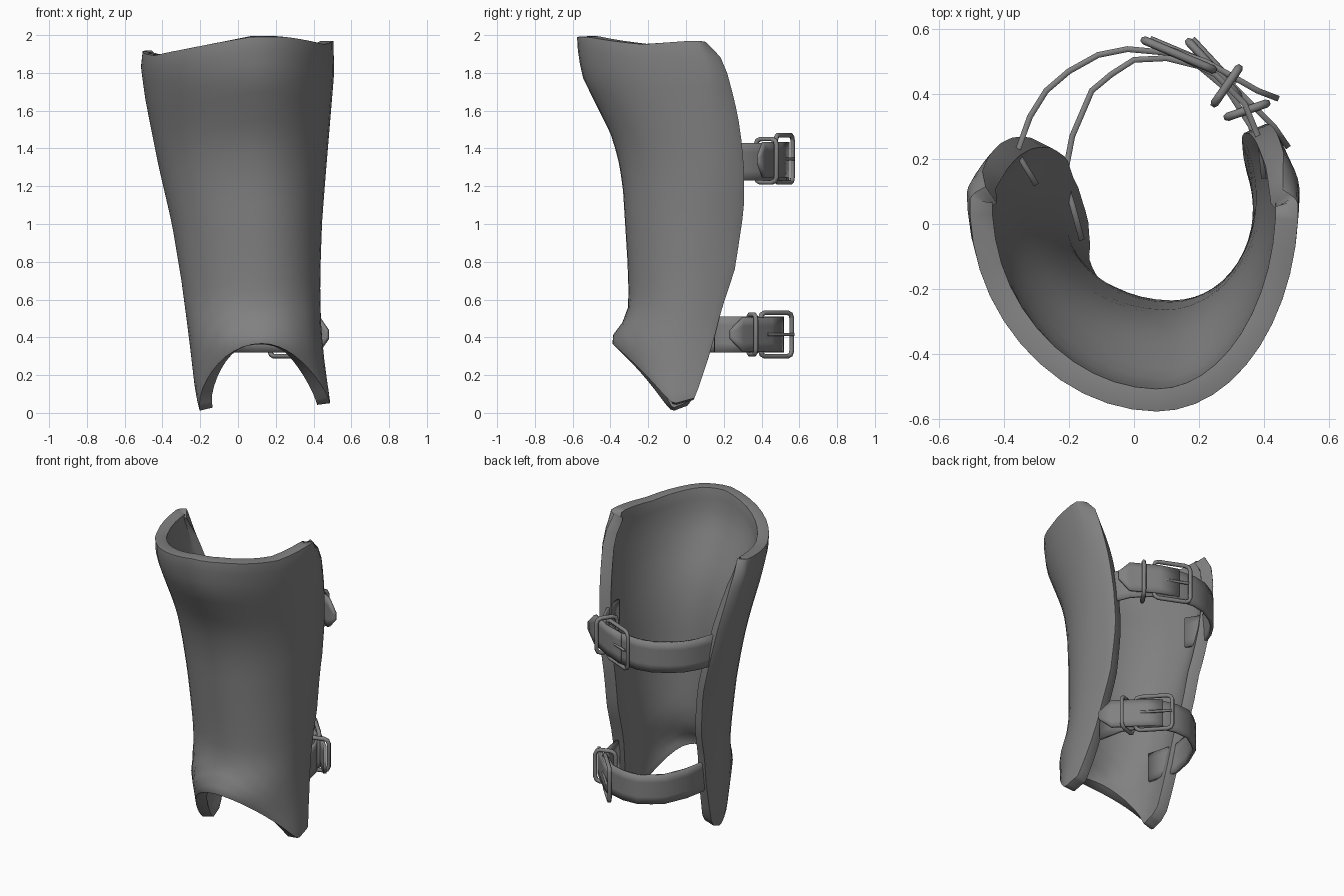
import bpy, bmesh, math
from mathutils import Vector

cube = bpy.data.objects.get("Cube")
if cube:
    bpy.data.objects.remove(cube)

grey = bpy.data.materials.new("mid grey")
grey.use_nodes = True
grey.diffuse_color = (0.22, 0.22, 0.22, 1)
grey.node_tree.nodes["Principled BSDF"].inputs["Base Color"].default_value = (0.22, 0.22, 0.22, 1)


def lookup(keys, z):
    """Linear interpolation through (z, value) pairs."""
    if z <= keys[0][0]:
        return keys[0][1]
    for (a, p), (b, q) in zip(keys, keys[1:]):
        if z <= b:
            return p + (q - p) * (z - a) / (b - a)
    return keys[-1][1]


def add_object(name, data):
    obj = bpy.data.objects.new(name, data)
    bpy.context.collection.objects.link(obj)
    data.materials.append(grey)
    return obj


def grid_object(name, rows):
    """Quad sheet through rows of points."""
    bm = bmesh.new()
    grid = [[bm.verts.new(p) for p in row] for row in rows]
    for low, high in zip(grid, grid[1:]):
        for i in range(len(low) - 1):
            bm.faces.new((low[i], low[i + 1], high[i + 1], high[i]))
    mesh = bpy.data.meshes.new(name)
    bm.to_mesh(mesh)
    bm.free()
    return add_object(name, mesh)


def smooth(obj, degrees):
    bpy.ops.object.select_all(action="DESELECT")
    obj.select_set(True)
    bpy.context.view_layer.objects.active = obj
    bpy.ops.object.shade_smooth_by_angle(angle=math.radians(degrees))


# Shell outline against height
RIGHT = [(0, -.20), (.1, -.225), (.4, -.26), (.7, -.30), (1, -.35), (1.3, -.42), (1.65, -.49), (1.85, -.518), (2, -.49)]
LEFT = [(0, .49), (.06, .488), (.25, .46), (.45, .44), (.7, .435), (1, .445), (1.2, .46), (1.5, .485), (1.8, .51), (2, .505)]
FRONT = [(0, -.28), (.2, -.34), (.36, -.39), (.41, -.39), (.48, -.335), (.57, -.302), (.8, -.31), (1.2, -.335), (1.35, -.36),
         (1.48, -.40), (1.63, -.475), (1.78, -.55), (1.9, -.572), (2, -.578)]
BACK = [(0, -.02), (.05, .02), (.08, .05), (.2, .09), (.35, .14), (.55, .19), (.75, .26), (1.08, .31),
        (1.3, .31), (1.5, .29), (1.65, .26), (1.8, .22), (1.9, .18), (1.97, .1)]
MIDDLE = [(0, -.07), (.2, -.03), (.6, .03), (1.3, .12), (1.8, .1), (2, .05)]
TOP = [(-1, 1.925), (-.75, 1.92), (-.5, 1.895), (-.3, 1.93), (0, 1.995), (.2, 1.995), (.5, 1.955), (.7, 1.975), (1, 1.97)]
SIDE = .72


def shell_point(t, v):
    """t runs from the right back edge to the left back edge, v upwards."""
    s = abs(t)
    turn = min(s / SIDE, 1) * math.pi / 2
    tip = .005 if t < 0 else .045
    bottom = tip + (.365 - tip) * max(math.cos(turn), 0) ** 1.4
    if s > SIDE:
        bottom += .03 * (s - SIDE) / (1 - SIDE)
    z = bottom + (lookup(TOP, t) - bottom) * v
    middle, front = lookup(MIDDLE, z), lookup(FRONT, z)
    apex = .14 - .035 * z
    side = lookup(RIGHT if t < 0 else LEFT, z)
    x = apex + (side - apex) * math.sin(turn)
    y = middle - (middle - front) * math.cos(turn)
    if s > SIDE:
        k = (s - SIDE) / (1 - SIDE)
        back = lookup(BACK, z) - (.04 if t < 0 else 0) * min(z, 1)
        y = middle + (back - middle) * k
        x -= math.copysign(.05 * min(z, 1) * k * k, t)
    return x, y, z


# Shin shell with a thick rounded rim
heights = [0, .03, .07, .12, .18] + [.18 + .82 * i / 18 for i in range(1, 19)]
shell = grid_object("shin_shell", [[shell_point(i / 16, v) for i in range(-16, 17)] for v in heights])
relax = shell.modifiers.new("relax", "SMOOTH")
relax.factor, relax.iterations = .3, 1
thick = shell.modifiers.new("thickness", "SOLIDIFY")
thick.thickness, thick.offset = .07, -1
rim = shell.modifiers.new("rounded_rim", "BEVEL")
rim.width, rim.segments, rim.limit_method = .027, 3, "ANGLE"
rim.angle_limit = math.radians(60)
smooth(shell, 60)


def strap(name, path, z, half, pointed=False):
    """Band following a plan path, optionally narrowing to a tip."""
    rows = []
    for side in (-1, -.5, 0, .5, 1):
        row = []
        for i, (x, y) in enumerate(path):
            last = pointed and i == len(path) - 1
            row.append((x, y, z + side * half * (.25 if last else 1)))
        rows.append(row)
    obj = grid_object(name, rows)
    mod = obj.modifiers.new("thickness", "SOLIDIFY")
    mod.thickness, mod.offset = .018, 0
    smooth(obj, 40)


def rounded_frame(name, start, end, z, half, bar=.013):
    """Closed wire frame standing upright between two plan points."""
    a, b = Vector(start), Vector(end)
    centre, along = (a + b) / 2, (b - a).normalized()
    width, corner = (b - a).length / 2 - bar, .03
    curve = bpy.data.curves.new(name, "CURVE")
    curve.dimensions = "3D"
    curve.bevel_depth, curve.bevel_resolution = bar, 1
    points = []
    for k, (sx, sz) in enumerate(((1, 1), (-1, 1), (-1, -1), (1, -1))):
        for step in range(3):
            ang = (k + step / 2) * math.pi / 2
            u = sx * (width - corner) + corner * math.cos(ang)
            w = sz * (half - corner) + corner * math.sin(ang)
            points.append((centre.x + along.x * u, centre.y + along.y * u, z + w, 1))
    spline = curve.splines.new("POLY")
    spline.points.add(len(points) - 1)
    for p, co in zip(spline.points, points):
        p.co = co
    spline.use_cyclic_u = True
    add_object(name, curve)


def prong(name, start, end, z):
    curve = bpy.data.curves.new(name, "CURVE")
    curve.dimensions = "3D"
    curve.bevel_depth, curve.bevel_resolution = .009, 1
    curve.use_fill_caps = True
    spline = curve.splines.new("POLY")
    spline.points.add(1)
    for p, co in zip(spline.points, (start, end)):
        p.co = (*co, z, 1)
    add_object(name, curve)


# Upper strap and buckle
strap("upper_strap", [(-.3, .12), (-.36, .22), (-.32, .33), (-.27, .41), (-.2, .47), (-.11, .52), (-.02, .538), (.12, .525),
                      (.25, .46), (.34, .37), (.39, .25), (.4, .14)], 1.33, .1)
strap("upper_strap_tail", [(.1, .54), (.22, .5), (.31, .45), (.38, .41), (.445, .385)], 1.34, .095, True)
rounded_frame("upper_buckle", (.02, .57), (.255, .47), 1.345, .125)
rounded_frame("upper_keeper", (.24, .36), (.33, .49), 1.335, .115)
prong("upper_prong", (.05, .57), (.24, .49), 1.345)

# Lower strap and buckle
strap("lower_strap", [(-.16, -.05), (-.19, .06), (-.215, .14), (-.19, .27), (-.13, .41), (-.07, .46), (0, .505), (.1, .51),
                      (.2, .485), (.29, .41), (.36, .3), (.39, .15)], .415, .095)
strap("lower_strap_tail", [(.2, .51), (.28, .45), (.36, .37), (.43, .3), (.475, .235)], .415, .09, True)
rounded_frame("lower_buckle", (.16, .57), (.33, .385), .415, .115)
rounded_frame("lower_keeper", (.275, .325), (.42, .375), .415, .105)
prong("lower_prong", (.18, .57), (.31, .43), .415)
